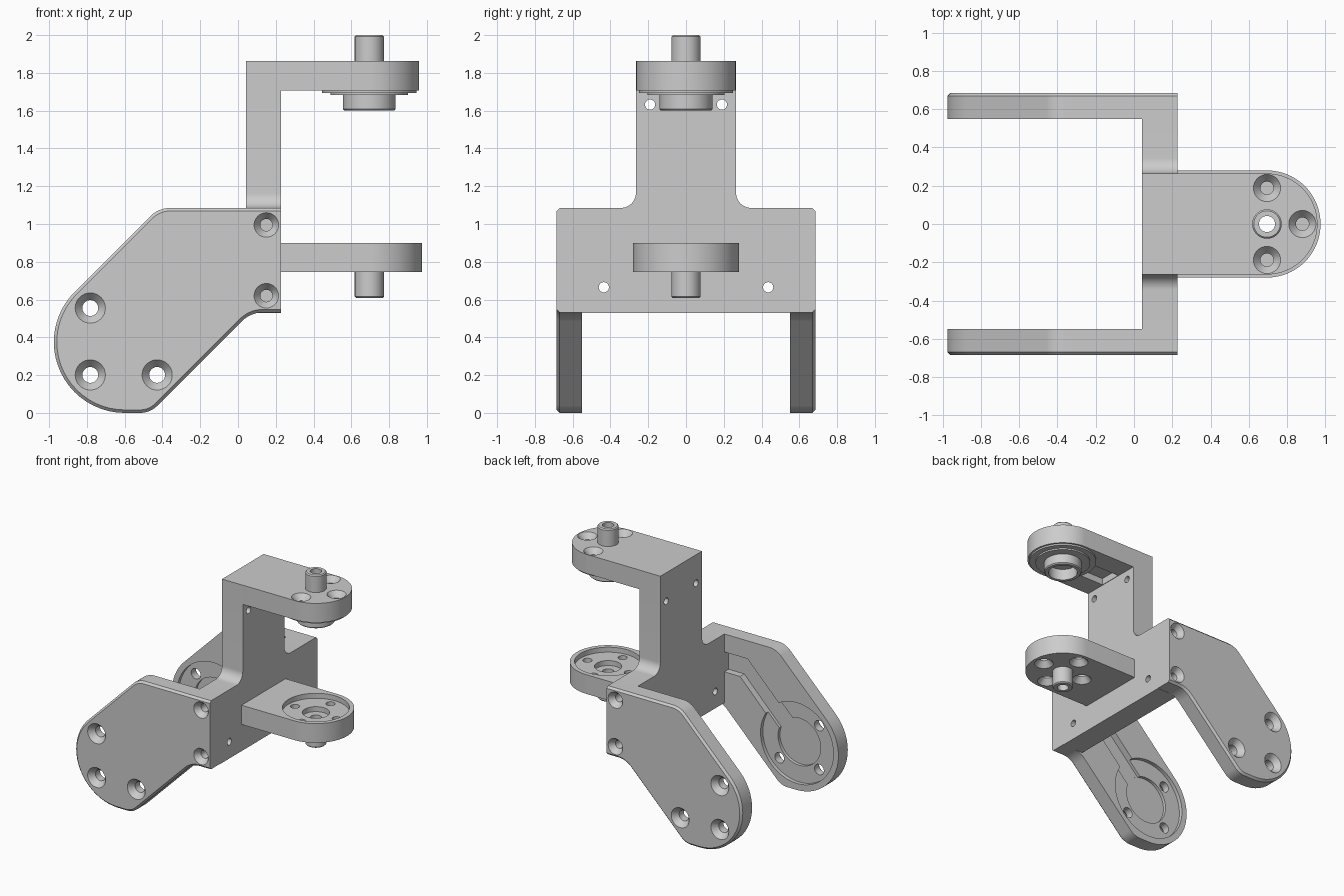
import bpy, bmesh, math
from mathutils import Vector

if "Cube" in bpy.data.objects:
    bpy.data.objects.remove(bpy.data.objects["Cube"], do_unlink=True)

GREY = (0.604, 0.604, 0.604, 1)
mat = bpy.data.materials.new("light grey")
mat.use_nodes = True
mat.diffuse_color = GREY
mat.node_tree.nodes["Principled BSDF"].inputs["Base Color"].default_value = GREY

PLACE = {"x": lambda u, v, w: (w, u, v),
         "y": lambda u, v, w: (u, w, v),
         "z": lambda u, v, w: (u, v, w)}


def finish(name, bm):
    bmesh.ops.recalc_face_normals(bm, faces=bm.faces)
    mesh = bpy.data.meshes.new(name)
    bm.to_mesh(mesh)
    bm.free()
    mesh.materials.append(mat)
    ob = bpy.data.objects.new(name, mesh)
    bpy.context.collection.objects.link(ob)
    return ob


def rounded(corners, steps=14):
    """Closed outline from (u, v, radius) corners."""
    out = []
    for i, (u, v, r) in enumerate(corners):
        p = Vector((u, v))
        if r == 0:
            out.append(p)
            continue
        a = (Vector(corners[i - 1][:2]) - p).normalized()
        b = (Vector(corners[(i + 1) % len(corners)][:2]) - p).normalized()
        half = a.angle(b) / 2
        centre = p + (a + b).normalized() * r / math.sin(half)
        start = p + a * r / math.tan(half) - centre
        turn = math.pi - 2 * half
        if a.x * b.y - a.y * b.x > 0:
            turn = -turn
        for k in range(steps + 1):
            t = turn * k / steps
            c, s = math.cos(t), math.sin(t)
            q = centre + Vector((start.x * c - start.y * s, start.x * s + start.y * c))
            if not out or (q - out[-1]).length > 2e-3:
                out.append(q)
    return out


def prism(name, outline, axis, lo, hi, chamfer=0):
    """Extruded outline; chamfer trims the rim at hi, except on the square end."""
    bm = bmesh.new()
    rings = [[bm.verts.new(PLACE[axis](p[0], p[1], w)) for p in outline] for w in (lo, hi)]
    n = len(outline)
    bm.faces.new(rings[0])
    cap = bm.faces.new(rings[1])
    for i in range(n):
        j = (i + 1) % n
        bm.faces.new((rings[0][i], rings[0][j], rings[1][j], rings[1][i]))
    bmesh.ops.recalc_face_normals(bm, faces=bm.faces)
    if chamfer:
        end = max(v.co.x for v in bm.verts)
        rim = [e for e in cap.edges if min(v.co.x for v in e.verts) < end - 1e-4]
        bmesh.ops.bevel(bm, geom=rim, offset=chamfer, segments=1, affect="EDGES")
    return finish(name, bm)


def spin(name, axis, u, v, profile, sides=48):
    """Turned solid from (radius, w) steps along an axis."""
    bm = bmesh.new()
    rings = []
    for r, w in profile:
        angles = [2 * math.pi * k / sides for k in range(sides)]
        rings.append([bm.verts.new(PLACE[axis](u + r * math.cos(t), v + r * math.sin(t), w))
                      for t in angles])
    for a, b in zip(rings, rings[1:]):
        for k in range(sides):
            m = (k + 1) % sides
            bm.faces.new((a[k], a[m], b[m], b[k]))
    bm.faces.new(rings[0])
    bm.faces.new(rings[-1])
    return finish(name, bm)


def cut(ob, *cutters):
    bpy.context.view_layer.objects.active = ob
    for c in cutters:
        mod = ob.modifiers.new("cut", "BOOLEAN")
        mod.operation, mod.solver, mod.object = "DIFFERENCE", "EXACT", c
        bpy.ops.object.modifier_apply(modifier=mod.name)
        bpy.data.objects.remove(c, do_unlink=True)


def hole(axis, u, v, r, lo, hi):
    return spin("cutter", axis, u, v, [(r, lo), (r, hi)], 32)


def seat(axis, u, v, bore, wide, near, face):
    """Screw hole from near, opening as a cone at face."""
    side = math.copysign(1, face - near)
    return spin("cutter", axis, u, v, [(bore, near), (bore, face - side * 0.045),
                                       (wide, face), (wide, face + side * 0.03)], 32)


# T-shaped upright
tee = [(-0.55, 0.53, 0), (0.55, 0.53, 0), (0.55, 1.085, 0), (0.265, 1.085, 0.08),
       (0.265, 1.862, 0), (-0.265, 1.862, 0), (-0.265, 1.085, 0.08), (-0.55, 1.085, 0)]
upright = prism("upright", rounded(tee), "x", 0.043, 0.228)
for s in (-1, 1):
    cut(upright, hole("x", s * 0.19, 1.632, 0.027, 0, 0.3),
        hole("x", s * 0.435, 0.665, 0.027, 0, 0.3))

# Angled side plates, mirrored front and back
plate = rounded([(0.228, 0.532, 0), (0.067, 0.532, 0.16), (-0.465, 0, 0.13),
                 (-0.975, 0, 0.375), (-0.975, 0.5303, 0.375), (-0.42, 1.085, 0.15),
                 (0.228, 1.085, 0)])
HUB = (-0.605, 0.378)
channel = [(-0.663, 0.436), (-0.163, 0.94), (0.043, 0.94), (0.043, 0.78),
           (-0.097, 0.78), (-0.547, 0.32)]
for s, name in ((-1, "front_side_plate"), (1, "back_side_plate")):
    ob = prism(name, plate, "y", s * 0.55, s * 0.685, 0.016)
    # Hub recess and cable channel on the inner face
    cut(ob, spin("cutter", "y", *HUB, [(0.325, s * 0.5), (0.325, s * 0.58)], 64),
        spin("cutter", "y", *HUB, [(0.19, s * 0.5), (0.19, s * 0.605)]),
        prism("cutter", channel, "y", s * 0.5, s * 0.604))
    # Countersunk hub holes
    for dx, dz in ((-1, 1), (-1, -1), (1, -1)):
        cut(ob, seat("y", HUB[0] + dx * 0.177, HUB[1] + dz * 0.177,
                     0.042, 0.08, s * 0.5, s * 0.685))
    # Screw seats beside the upright
    for z in (0.62, 0.995):
        cut(ob, seat("y", 0.15, z, 0.032, 0.065, s * 0.56, s * 0.685))

PIVOT = 0.695


def arm_outline(r):
    arc = [math.pi * (k / 40 - 0.5) for k in range(41)]
    return ([(0.228, -r)] + [(PIVOT + r * math.cos(t), r * math.sin(t)) for t in arc]
            + [(0.228, r)])


# Upper arm with three screw seats and a channel underneath
upper = prism("upper_arm", arm_outline(0.264), "z", 1.707, 1.862)
cut(upper, prism("cutter", [(0.232, -0.09), (0.55, -0.09), (0.55, 0.09), (0.232, 0.09)],
                 "z", 1.6, 1.76))
for dx, dy in ((0.185, 0), (0, 0.188), (0, -0.188)):
    cut(upper, seat("z", PIVOT + dx, dy, 0.034, 0.071, 1.65, 1.862))
cut(upper, hole("z", PIVOT, 0, 0.042, 1.5, 2.1))

# Upper pivot: hollow pin above, stepped flange and open collar below
pin = spin("upper_pin", "z", PIVOT, 0, [(0.077, 1.862), (0.077, 1.992), (0.069, 2)])
cut(pin, hole("z", PIVOT, 0, 0.042, 1.8, 2.1))
collar = spin("upper_collar", "z", PIVOT, 0,
              [(0.25, 1.707), (0.25, 1.694), (0.205, 1.694), (0.205, 1.682),
               (0.14, 1.682), (0.14, 1.608), (0.132, 1.6)], 64)
cut(collar, hole("z", PIVOT, 0, 0.108, 1.5, 1.69), hole("z", PIVOT, 0, 0.042, 1.5, 1.8))

# Lower arm with a round recess on top and four screw seats beneath
lower = prism("lower_arm", arm_outline(0.28), "z", 0.745, 0.9)
cut(lower, spin("cutter", "z", PIVOT, 0, [(0.245, 0.86), (0.245, 1)], 64),
    hole("z", PIVOT, 0, 0.1, 0.82, 1))
for dx, dy in ((1, 0), (-1, 0), (0, 1), (0, -1)):
    cut(lower, seat("z", PIVOT + dx * 0.185, dy * 0.185, 0.034, 0.071, 1, 0.745))
cut(lower, hole("z", PIVOT, 0, 0.042, 0.6, 1))
stub = spin("lower_pin", "z", PIVOT, 0, [(0.077, 0.745), (0.077, 0.615), (0.069, 0.607)])
cut(stub, hole("z", PIVOT, 0, 0.042, 0.5, 0.8))

# Smooth curved walls, keep edges crisp
bpy.ops.object.select_all(action="DESELECT")
for ob in (o for o in bpy.context.collection.objects if o.type == "MESH" and mat.name in o.data.materials):
    ob.select_set(True)
    bpy.context.view_layer.objects.active = ob
bpy.ops.object.shade_smooth_by_angle(angle=math.radians(25))
